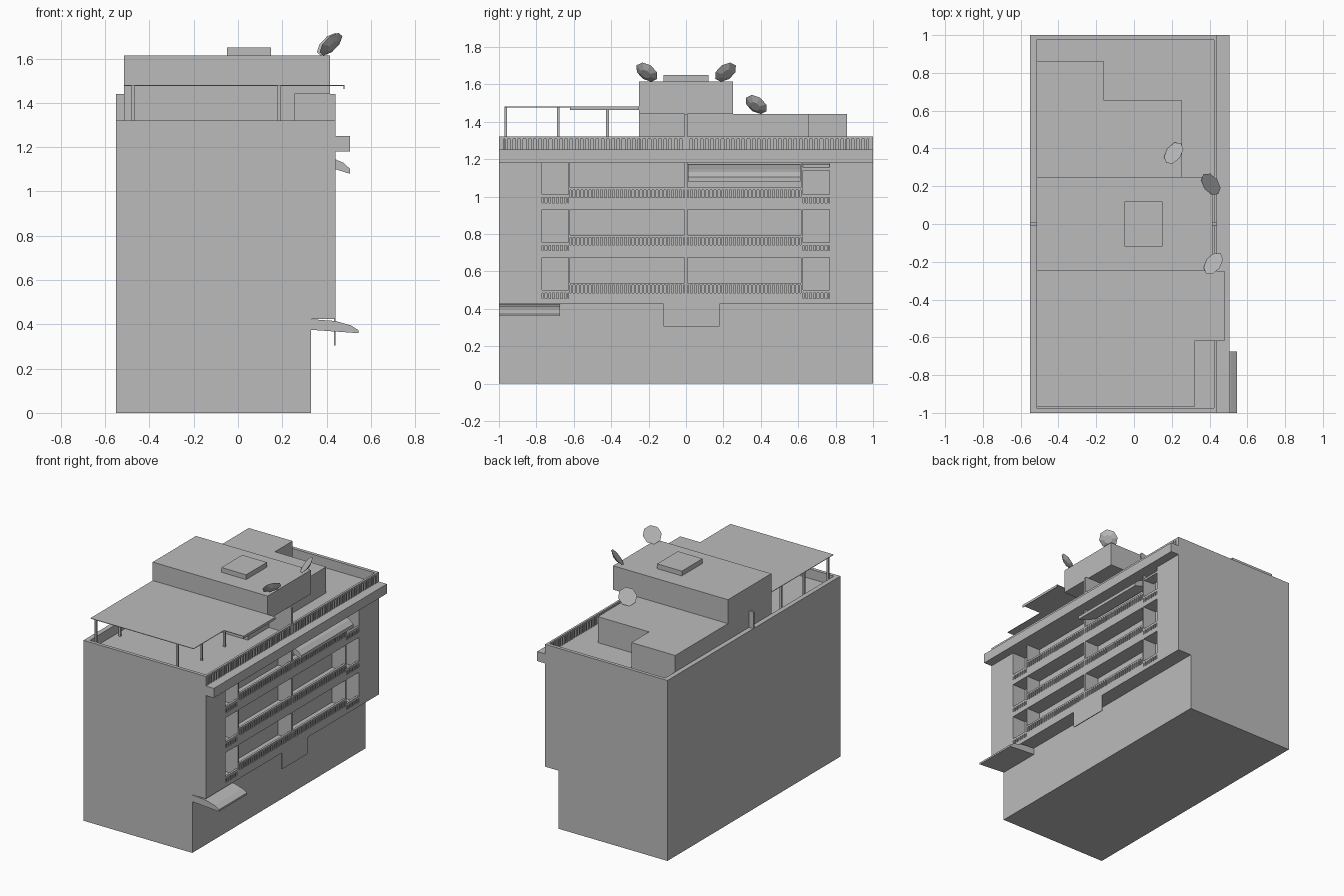
import bpy, bmesh
from mathutils import Vector, Matrix

cube = bpy.data.objects.get("Cube")
if cube:
    bpy.data.objects.remove(cube, do_unlink=True)

grey = bpy.data.materials.new("plain grey")
grey.use_nodes = True
COLOUR = (0.5, 0.5, 0.5, 1)
grey.diffuse_color = COLOUR
grey.node_tree.nodes["Principled BSDF"].inputs["Base Color"].default_value = COLOUR


def finish(name, bm):
    bmesh.ops.recalc_face_normals(bm, faces=bm.faces)
    mesh = bpy.data.meshes.new(name)
    bm.to_mesh(mesh)
    bm.free()
    mesh.materials.append(grey)
    obj = bpy.data.objects.new(name, mesh)
    bpy.context.collection.objects.link(obj)
    return obj


def add_box(bm, x, y, z):
    size = Vector((x[1] - x[0], y[1] - y[0], z[1] - z[0]))
    mid = Vector((sum(x), sum(y), sum(z))) / 2
    bmesh.ops.create_cube(bm, size=1, matrix=Matrix.Translation(mid) @ Matrix.Diagonal(size).to_4x4())


def boxes(name, *parts):
    bm = bmesh.new()
    for part in parts:
        add_box(bm, *part)
    return finish(name, bm)


def extrude_outline(name, points, shift):
    bm = bmesh.new()
    face = bm.faces.new([bm.verts.new(p) for p in points])
    geom = bmesh.ops.extrude_face_region(bm, geom=[face], use_keep_orig=True)["geom"]
    moved = [v for v in geom if isinstance(v, bmesh.types.BMVert)]
    bmesh.ops.translate(bm, verts=moved, vec=shift)
    return finish(name, bm)


def railing(name, y, z, step, x=(0.424, 0.44), bar=0.012):
    bm = bmesh.new()
    add_box(bm, x, y, (z[1] - bar, z[1]))
    count = round((y[1] - y[0]) / step)
    pitch = (y[1] - y[0]) / count
    for i in range(count):
        start = y[0] + (i + 0.25) * pitch
        add_box(bm, x, (start, start + pitch / 2), (z[0], z[1] - bar))
    return finish(name, bm)


def awning(name, profile, y0, y1):
    return extrude_outline(name, [(x, y0, z) for x, z in profile], (0, y1 - y0, 0))


# Main block, overhanging facade and cornice
BACK, FACE = 0.33, 0.44
DEPTH = (BACK, FACE)
boxes("main_block", ((-0.55, BACK), (-1, 1), (0, 1.25)))
boxes("cornice", ((BACK, 0.505), (-1, 1), (1.18, 1.25)))
boxes("facade_walls", (DEPTH, (-1, -0.77), (0.425, 1.18)), (DEPTH, (0.768, 1), (0.425, 1.18)))
boxes("bay_dividers", *[(DEPTH, (y - w, y + w), (0.425, 1.18))
                        for y, w in ((-0.623, 0.004), (0, 0.008), (0.62, 0.005))])

# Balcony slabs and railings, storey by storey
for storey in range(3):
    z = 0.455 + 0.255 * storey
    low = 0.425 if storey == 0 else z - 0.035
    for label, y in (("front", (-0.77, -0.625)), ("rear", (0.625, 0.768))):
        boxes(f"{label}_small_slab", (DEPTH, y, (low, z)))
        railing(f"{label}_small_railing", y, (z, z + 0.045), 0.021, bar=0.016)
    for label, y in (("front", (-0.62, -0.008)), ("rear", (0.008, 0.615))):
        boxes(f"{label}_wide_slab", (DEPTH, y, (low, z + 0.03)))
        railing(f"{label}_wide_railing", y, (z + 0.03, z + 0.083), 0.021)

# Roof parapet and its railing
TOP = (1.25, 1.32)
boxes("parapet",
      ((-0.55, -0.515), (-1, 1), TOP),
      ((-0.515, FACE), (-1, -0.975), TOP),
      ((-0.515, FACE), (0.975, 1), TOP))
railing("roof_railing", (-0.975, 0.975), TOP, 0.028)

# Rooftop rooms
boxes("lower_rooms",
      ((-0.515, 0.255), (-0.25, 0.655), (1.25, 1.44)),
      ((-0.515, -0.16), (0.655, 0.86), (1.25, 1.44)))
boxes("upper_room", ((-0.515, 0.415), (-0.25, 0.25), (1.44, 1.615)))
boxes("roof_hatch", ((-0.05, 0.15), (-0.12, 0.12), (1.615, 1.65)))
boxes("terrace_divider",
      ((0.255, FACE), (-0.008, 0.008), (1.25, 1.44)),
      ((-0.55, -0.515), (-0.008, 0.008), (1.32, 1.44)))

# Terrace canopy on posts
outline = [(-0.515, -0.97), (0.32, -0.97), (0.32, -0.62), (0.48, -0.62), (0.48, -0.25), (-0.515, -0.25)]
extrude_outline("canopy", [(x, y, 1.476) for x, y in outline], (0, 0, 0.004))
boxes("canopy_valance", ((0.476, 0.48), (-0.62, -0.25), (1.462, 1.478)))
boxes("canopy_posts", *[((x - 0.007, x + 0.007), (y - 0.007, y + 0.007), (1.25, 1.477))
                        for x in (-0.475, 0.185) for y in (-0.963, -0.683, -0.42)])

# Awnings
awning("balcony_awning", [(0.35, 1.172), (0.44, 1.145), (0.475, 1.13), (0.505, 1.103),
                          (0.505, 1.08), (0.44, 1.1), (0.35, 1.14)], 0.01, 0.613)
awning("small_awning", [(0.35, 1.178), (0.41, 1.17), (0.435, 1.155),
                        (0.435, 1.14), (0.35, 1.145)], 0.626, 0.766)
awning("street_awning", [(0.33, 0.423), (0.44, 0.415), (0.51, 0.395), (0.545, 0.373),
                         (0.545, 0.36), (0.33, 0.375)], -1, -0.675)

# Blank hanging panel below the overhang
boxes("hanging_panel", ((0.434, FACE), (-0.12, 0.18), (0.305, 0.43)))

# Shallow rooftop dishes
for name, centre, side in (("rear_dish", (0.412, 0.215, 1.66), 1),
                           ("front_dish", (0.425, -0.213, 1.66), -1),
                           ("lower_dish", (0.215, 0.372, 1.487), -1)):
    bm = bmesh.new()
    turn = Vector((0.62, 0.45 * side, -0.62)).to_track_quat("Z", "Y").to_matrix().to_4x4()
    bmesh.ops.create_cone(bm, cap_ends=True, segments=8, radius1=0.066, radius2=0.03, depth=0.016,
                          matrix=Matrix.Translation(centre) @ turn)
    finish(name, bm)
